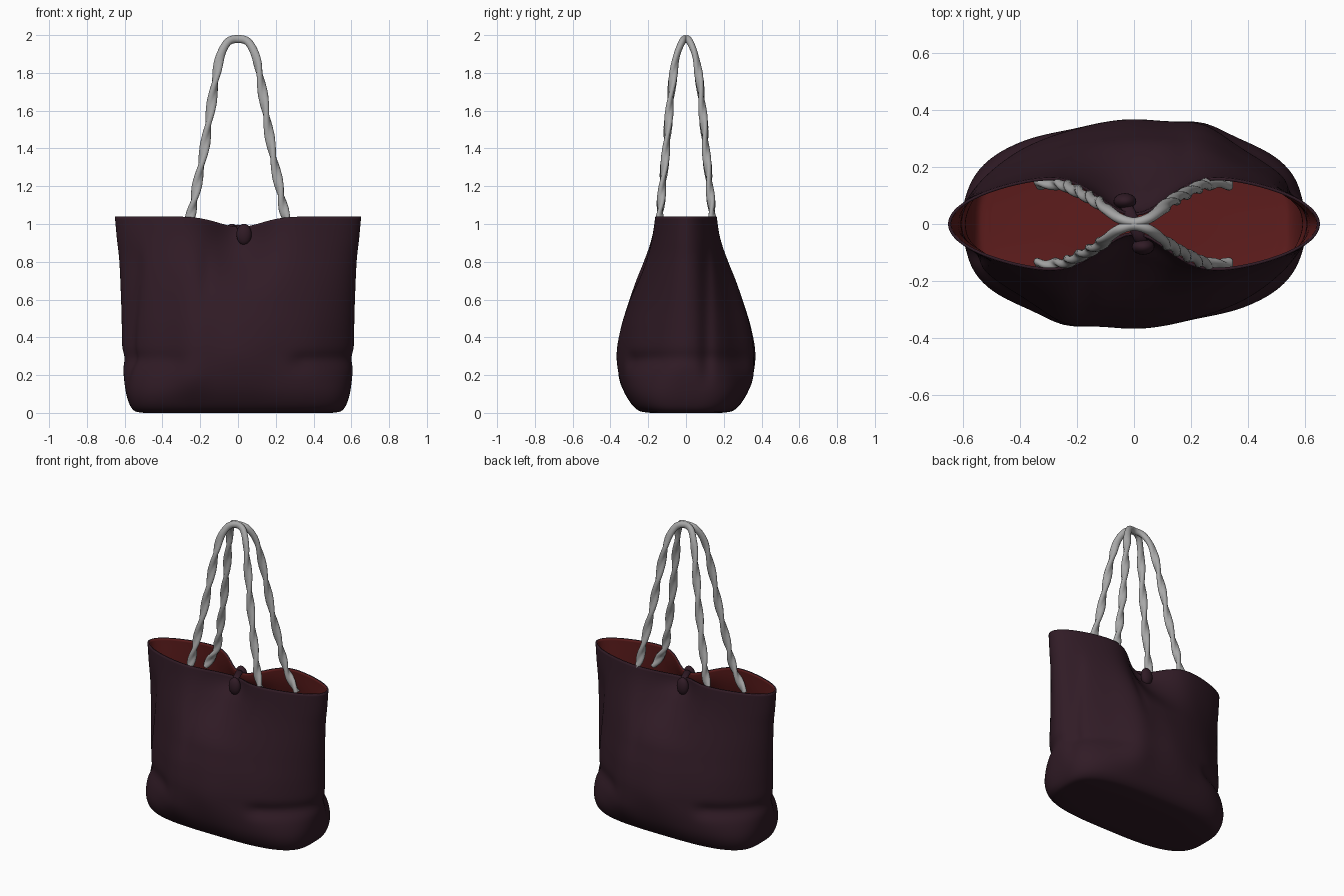
import bpy, bmesh, math
from math import sin, cos, pi, exp
from mathutils import Vector, noise

cube = bpy.data.objects.get("Cube")
if cube:
    bpy.data.objects.remove(cube, do_unlink=True)


def material(name, rgb):
    m = bpy.data.materials.new(name)
    m.use_nodes = True
    m.diffuse_color = (*rgb, 1)
    m.node_tree.nodes["Principled BSDF"].inputs["Base Color"].default_value = (*rgb, 1)
    return m


PLUM = material("dark plum leather", (0.030, 0.011, 0.019))
RED = material("red lining", (0.112, 0.012, 0.012))
GREY = material("grey cord", (0.39, 0.39, 0.39))


def finish(bm, name, *mats):
    bmesh.ops.recalc_face_normals(bm, faces=bm.faces)
    me = bpy.data.meshes.new(name)
    bm.to_mesh(me)
    bm.free()
    ob = bpy.data.objects.new(name, me)
    bpy.context.collection.objects.link(ob)
    for m in mats:
        me.materials.append(m)
    me.shade_smooth()
    return ob


def bridge(bm, rings):
    n = len(rings[0])
    for lo, hi in zip(rings, rings[1:]):
        for i in range(n):
            j = (i + 1) % n
            bm.faces.new((lo[i], lo[j], hi[j], hi[i]))


def spline(pts, samples):
    """Smooth path through the given points."""
    P = [Vector(p) for p in pts]
    P = [2 * P[0] - P[1]] + P + [2 * P[-1] - P[-2]]
    out, segs = [], len(P) - 3
    for k in range(samples + 1):
        f = k / samples * segs
        i = min(int(f), segs - 1)
        t = f - i
        a, b, c, d = P[i:i + 4]
        out.append(0.5 * (2 * b + (c - a) * t + (2 * a - 5 * b + 4 * c - d) * t ** 2
                          + (3 * b - a - 3 * c + d) * t ** 3))
    return out


def bump(v, centre, width):
    return exp(-((v - centre) / width) ** 2)


def ramp(v, lo, hi):
    t = max(0, min(1, (v - lo) / (hi - lo)))
    return t * t * (3 - 2 * t)


# Bag body: profile of (half width, half depth, height), lofted as rounded ovals
PROFILE = [(0.50, 0.19, 0.0), (0.55, 0.25, 0.012), (0.58, 0.298, 0.06), (0.60, 0.338, 0.15),
           (0.612, 0.362, 0.3), (0.615, 0.342, 0.45), (0.619, 0.30, 0.6), (0.628, 0.24, 0.8),
           (0.641, 0.21, 0.92), (0.652, 0.19, 1.04)]


def body_point(a, b, z, ang):
    # boxy base, tapering middle, oval mouth
    n = 3.2 - 1.4 * ramp(z, 0.0, 0.32) + 0.2 * ramp(z, 0.5, 1.04)
    c, s = cos(ang), sin(ang)
    x = a * math.copysign(abs(c) ** (2 / n), c)
    y = b * math.copysign(abs(s) ** (2 / n), s)
    # both panels are drawn together under the clasp
    y *= 1 - 0.8 * ramp(z, 0.6, 1.04) * bump(x, 0, 0.17)
    # soft cloth folds, the same when turned half round
    side = 1 if y < 0 else -1
    p = Vector((x * side * 5, 1.5, z * 1.6))
    soft = ramp(z, 0.03, 0.2) * (1 - ramp(z, 0.7, 1.0))
    y *= 1 + 0.035 * soft * noise.noise(p) + 0.08 * soft * bump(x * side, -0.25, 0.1)
    y *= 1 - 0.05 * soft * bump(x * side, -0.17, 0.03) * ramp(z, 0.45, 0.8)
    # creases above the lower corners
    corner = 1.0 if x * side > 0 else 0.3
    crease = bump(z, 0.29 - 0.05 * abs(y), 0.04) * ramp(abs(x), 0.24, 0.36)
    y *= 1 - 0.07 * corner * crease
    x *= 1 - 0.018 * crease
    # gusset fold running down each end
    fold = ramp(abs(x), 0.46, 0.54) * ramp(z, 0.1, 0.3) * (1 - ramp(z, 0.75, 0.98))
    x *= 1 - 0.04 * fold * bump(y * math.copysign(1, x), 0.11, 0.035)
    z -= 0.055 * bump(x, 0.01, 0.16) * ramp(z, 0.85, 1.04)
    return x, y, z


bm = bmesh.new()
N = 144
rings = []
for a, b, z in spline(PROFILE, 72):
    rings.append([bm.verts.new(body_point(a, b, max(z, 0), 2 * pi * i / N)) for i in range(N)])
bridge(bm, rings)
inner = [bm.verts.new((v.co.x * 0.5, v.co.y * 0.5, 0)) for v in rings[0]]
bridge(bm, [inner, rings[0]])
bm.faces.new(inner)
bag = finish(bm, "bag_body", PLUM, RED)
# the open shell must face outward before it is thickened
if sum(f.normal.dot(f.center - Vector((0, 0, 0.5))) for f in bag.data.polygons) < 0:
    bag.data.flip_normals()
lining = bag.modifiers.new("lining", 'SOLIDIFY')
lining.thickness = 0.01
lining.offset = -1
lining.material_offset = 1


# Twisted cord handles: flattened two-strand section, turning along an arch
def handle(name, side):
    half = [(0.335, 0.14, 0.90), (0.29, 0.141, 0.97), (0.25, 0.138, 1.05), (0.218, 0.125, 1.2),
            (0.178, 0.105, 1.4), (0.146, 0.088, 1.6), (0.113, 0.066, 1.8), (0.09, 0.047, 1.9),
            (0.052, 0.02, 1.965), (0, 0.005, 1.979)]
    pts = half + [(-x, y, z) for x, y, z in half[-2::-1]]
    path = spline([(x, y * side, z) for x, y, z in pts], 240)
    bm = bmesh.new()
    rings, turn, count = [], 0, 16
    for k, p in enumerate(path):
        t = (path[min(k + 1, 240)] - path[max(k - 1, 0)]).normalized()
        u = Vector((0, 1, 0)) - t * t.y
        u.normalize()
        w = t.cross(u)
        twist = 1 - ramp(p.z, 1.8, 1.96)
        if k:
            turn += (p - path[k - 1]).length * 14 * twist * (1 + 0.7 * (1 - ramp(p.z, 1.0, 1.3)))
        ring = []
        for i in range(count):
            q = 2 * pi * i / count
            r = 0.021 + twist * 0.006 * cos(2 * (q - turn))
            ring.append(bm.verts.new(p + u * 0.85 * r * cos(q) + w * r * sin(q)))
        rings.append(ring)
    bridge(bm, rings)
    bm.faces.new(rings[0])
    bm.faces.new(rings[-1])
    finish(bm, name, GREY)


handle("front_handle", -1)
handle("back_handle", 1)


# Clasp: a knob on each panel joined by a loop over the rim
def knob(name, side):
    bm = bmesh.new()
    bmesh.ops.create_uvsphere(bm, u_segments=20, v_segments=12, radius=1)
    for v in bm.verts:
        v.co = Vector((v.co.x * 0.04 - 0.032 * side, v.co.y * 0.028 + 0.08 * side,
                       v.co.z * 0.056 + 0.945))
    finish(bm, name, PLUM)


knob("front_knob", -1)
knob("back_knob", 1)

bm = bmesh.new()
rings = []
loop = [(0.03, -0.08, 0.93), (0.025, -0.06, 0.965), (0.012, -0.03, 0.983),
        (-0.012, 0.03, 0.983), (-0.025, 0.06, 0.965), (-0.03, 0.08, 0.93)]
path = spline(loop, 30)
for k, p in enumerate(path):
    t = (path[min(k + 1, 30)] - path[max(k - 1, 0)]).normalized()
    w = t.cross(Vector((1, 0, 0))).normalized()
    u = w.cross(t)
    rings.append([bm.verts.new(p + u * 0.022 * cos(2 * pi * i / 12) + w * 0.011 * sin(2 * pi * i / 12))
                  for i in range(12)])
bridge(bm, rings)
bm.faces.new(rings[0])
bm.faces.new(rings[-1])
finish(bm, "clasp_loop", PLUM)
